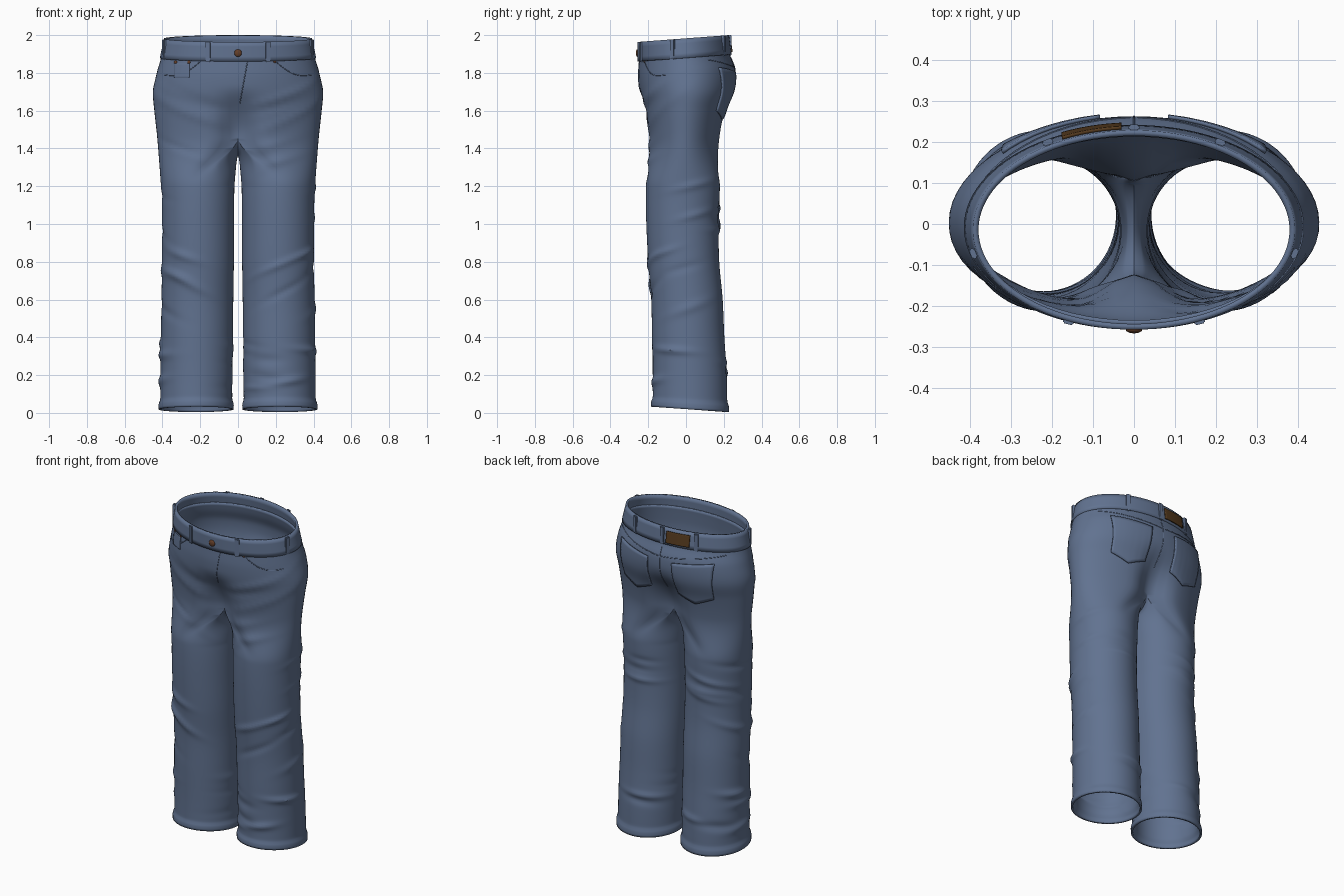
import bpy, bmesh, math, random
from math import sin, cos, pi, exp, sqrt, acos
from mathutils import Vector
from mathutils.bvhtree import BVHTree

random.seed(4)
cube = bpy.data.objects.get("Cube")
if cube:
    bpy.data.objects.remove(cube, do_unlink=True)


def material(name, rgb):
    m = bpy.data.materials.new(name)
    m.use_nodes = True
    m.diffuse_color = (*rgb, 1)
    m.node_tree.nodes["Principled BSDF"].inputs["Base Color"].default_value = (*rgb, 1)
    return m


DENIM = material("denim blue", (0.12, 0.17, 0.28))
LEATHER = material("leather brown", (0.09, 0.042, 0.013))
COPPER = material("dark copper", (0.13, 0.05, 0.022))

# Body profile: height, outer x, inner x, front y, back y
ROWS = [
    (1.92, .398, 0, -.246, .224), (1.87, .410, 0, -.250, .236),
    (1.80, .430, 0, -.253, .260), (1.70, .450, 0, -.245, .256),
    (1.60, .443, 0, -.228, .222), (1.46, .428, .015, -.212, .195),
    (1.30, .415, .018, -.210, .182), (1.15, .405, .020, -.213, .178),
    (1.00, .402, .022, -.210, .172), (.80, .402, .022, -.200, .176),
    (.60, .405, .025, -.184, .194), (.40, .408, .027, -.180, .203),
    (.20, .410, .028, -.176, .216), (.02, .412, .032, -.176, .219)]
CROTCH, LEG = 1.46, 1.2
TOP, HEM = ROWS[0][0], ROWS[-1][0]
N = 32


def smooth(t):
    t = min(max(t, 0), 1)
    return t * t * (3 - 2 * t)


def profile(z):
    """Hermite interpolation of the profile rows."""
    last = len(ROWS) - 1
    i = next((k for k in range(last) if z >= ROWS[k + 1][0]), last - 1)

    def slope(k, col):
        p, q = ROWS[max(k - 1, 0)], ROWS[min(k + 1, last)]
        return (q[col] - p[col]) / (q[0] - p[0])

    a, b = ROWS[i], ROWS[i + 1]
    h = b[0] - a[0]
    t = (z - a[0]) / h
    f = t * t * (3 - 2 * t)
    return [a[c] * (1 - f) + b[c] * f
            + h * t * (1 - t) * ((1 - t) * slope(i, c) - t * slope(i + 1, c))
            for c in range(1, 5)]


# Cloth folds: angle, angle spread, low z, high z, count, tilt, strength
FOLDS = [(0, pi, .12, .38, 9, 0, .013), (pi / 2, .3, .93, 1.12, 3, .02, .009),
         (-1.2, .4, 1.28, 1.42, 2, .08, .010), (-1.2, .6, .62, .9, 3, .07, .010),
         (-1.0, .2, 1.54, 1.70, 3, .14, .006), (0, .5, .5, 1.3, 4, .05, .008)]
folds = {1: [], -1: []}
for side in folds:
    for a, spread, low, high, count, tilt, amp in FOLDS:
        for k in range(count):
            z = low + (high - low) * (k + random.uniform(.2, .8)) / count
            folds[side].append((a + random.uniform(-spread, spread), z,
                                tilt + random.uniform(-.03, .03), random.uniform(.45, .8),
                                random.uniform(.016, .026), amp * random.choice((1, 1, -.7))))


def fold_depth(side, a, z):
    d = 0
    for a0, z0, tilt, length, width, amp in folds[side]:
        da = (a - a0 + pi) % (2 * pi) - pi
        e = (da / length) ** 2 + ((z - z0 - tilt * da) / width) ** 2
        if e < 8:
            d += amp * exp(-e)
    return d


def body_point(side, a, z):
    """Half of the hips above the crotch, blending into one leg below it."""
    xo, xi, yf, yb = profile(z)
    yc, ry = (yf + yb) / 2, (yb - yf) / 2
    c, s = cos(a), sin(a)
    u = min(max((CROTCH - z) / (CROTCH - LEG), 0), 1)
    w, inner = smooth(u), max(-c, 0)
    wx = w + (sqrt(u) - w) * inner
    tx = xo * max(c, 0)
    notch = 1 - .38 * smooth((1.75 - z) / .29) * exp(-(tx / .09) ** 2)
    x = tx * (1 - wx) + ((xo + xi) / 2 + (xo - xi) / 2 * c) * wx
    y = yc + ry * s * (notch * (1 - w) + w)
    d = fold_depth(side, a, z) * (w + (1 - w) * smooth(3 * max(c, 0))) * (1 - .7 * inner)
    d += .009 * smooth((.075 - z) / .03)
    x, y = x + c * d, y + s * d
    z += .075 * y * smooth((z - 1.6) / .25) - .07 * y * smooth((.25 - z) / .25)
    return Vector((side * x, y, z - .1 * inner * (1 - u)))


def finish(name, bm, mat, outward=None, thickness=0, offset=-1):
    """Turn a bmesh into a smooth object, optionally thickened."""
    if outward:
        bmesh.ops.recalc_face_normals(bm, faces=bm.faces)
        axis = Vector(outward)
        far = max(bm.faces, key=lambda f: f.calc_center_median().dot(axis))
        if far.normal.dot(axis) < 0:
            bmesh.ops.reverse_faces(bm, faces=bm.faces)
    me = bpy.data.meshes.new(name)
    bm.to_mesh(me)
    me.materials.append(mat)
    me.shade_smooth()
    me.set_sharp_from_angle(angle=math.radians(40))
    ob = bpy.data.objects.new(name, me)
    bpy.context.collection.objects.link(ob)
    if thickness:
        mod = ob.modifiers.new("thickness", "SOLIDIFY")
        mod.thickness, mod.offset = thickness, offset
    return ob


def bridge(bm, r1, r2, closed):
    n = len(r1)
    for i in range(n if closed else n - 1):
        j = (i + 1) % n
        bm.faces.new((r1[i], r1[j], r2[j], r2[i]))


# Trouser body
bm = bmesh.new()
for side in (1, -1):
    prev = None
    for k in range(28):
        z = TOP + (CROTCH - TOP) * k / 28
        ring = [bm.verts.new(body_point(side, -pi / 2 + pi * i / N, z)) for i in range(N + 1)]
        if prev:
            bridge(bm, prev, ring, False)
        prev = ring
    for k in range(121):
        z = CROTCH + (HEM - CROTCH) * k / 120
        ring = [bm.verts.new(body_point(side, -pi / 2 + pi * i / N, z)) for i in range(2 * N)]
        if k:
            bridge(bm, prev, ring, True)
        else:
            bridge(bm, prev, ring[:N + 1], False)
        prev = ring
bmesh.ops.remove_doubles(bm, verts=bm.verts, dist=1e-4)
finish("trouser_body", bm, DENIM, (1, 0, 0), .012)
trees = [BVHTree.FromBMesh(bm)]


# Waistband
def band_point(a, t):
    x = .414 - .022 * t
    yf, yb = -.257, .241 - .013 * t
    y = (yf + yb) / 2 + (yb - yf) / 2 * sin(a)
    return Vector((x * cos(a), y, 1.88 + .103 * t + .075 * y))


bm = bmesh.new()
prev = None
for k in range(5):
    ring = [bm.verts.new(band_point(2 * pi * i / 96, k / 4)) for i in range(96)]
    if prev:
        bridge(bm, prev, ring, True)
    prev = ring
finish("waistband", bm, DENIM, (1, 0, 0), .014)
trees.append(BVHTree.FromBMesh(bm))


def cast(x, z, way):
    """Outer surface point at x, z; way is -1 for front and 1 for back."""
    hits = [t.ray_cast(Vector((x, way, z)), Vector((0, -way, 0)))[0] for t in trees]
    return max((h for h in hits if h), key=lambda h: h.y * way)


def patch(name, shape, way, mat, thickness):
    """Cloth plate following the surface; shape maps u, v to x, z."""
    bm = bmesh.new()
    prev = None
    for k in range(13):
        row = [bm.verts.new(cast(*shape(i / 8 - 1, k / 12), way)) for i in range(17)]
        if prev:
            bridge(bm, prev, row, False)
        prev = row
    finish(name, bm, mat, (0, way, 0), thickness, 1)


def seam(name, start, end, bow, way):
    """Thin raised seam between two x, z points."""
    cu = bpy.data.curves.new(name, "CURVE")
    cu.dimensions, cu.bevel_depth, cu.bevel_resolution = "3D", .0025, 1
    sp = cu.splines.new("POLY")
    sp.points.add(20)
    for i, p in enumerate(sp.points):
        t = i / 20
        x = start[0] + (end[0] - start[0]) * t
        z = start[1] + (end[1] - start[1]) * t + bow * sin(pi * t)
        p.co = (*cast(x, z, way), 1)
    cu.materials.append(DENIM)
    bpy.context.collection.objects.link(bpy.data.objects.new(name, cu))


# Back pockets, yoke and front pocket seams
for side, label in ((1, "left"), (-1, "right")):
    def pocket(u, v):
        bottom = 1.60 - .045 * (1 - abs(u))
        return side * (.2 + u * (.118 - .012 * v)), (1.815 + .012 * u) * (1 - v) + bottom * v
    patch(label + "_back_pocket", pocket, 1, DENIM, .009)
    seam(label + "_yoke_seam", (side * .01, 1.825), (side * .36, 1.87), -.005, 1)
    seam(label + "_front_pocket_seam", (side * .2, 1.86), (side * .39, 1.79), -.03, -1)
seam("back_seam", (0, 1.88), (0, 1.6), 0, 1)
seam("fly_seam", (.05, 1.86), (.01, 1.64), 0, -1)
patch("coin_pocket", lambda u, v: (-.297 + .04 * u, 1.85 - .075 * v), -1, DENIM, .003)

# Leather label on the waistband
patch("leather_label", lambda u, v: (-.102 + .072 * u, 1.98 - .07 * v), 1, LEATHER, .008)

# Belt loops
front, back = acos(.395), acos(.52)
for i, a in enumerate((-front, front - pi, -.25, .25 - pi, back, pi - back, pi / 2)):
    bm = bmesh.new()
    bmesh.ops.create_cube(bm, size=1)
    bmesh.ops.scale(bm, vec=(.014, .026, .108), verts=bm.verts)
    bmesh.ops.bevel(bm, geom=bm.edges[:], offset=.003, segments=2, affect="EDGES")
    ob = finish("belt_loop_%d" % (i + 1), bm, DENIM)
    ob.location = band_point(a, .47)
    ob.rotation_euler.z = math.atan2(sin(a) / .247, cos(a) / .403)

# Button and rivets
for name, x, z, r in (("button", 0, 1.905, .02), ("rivet_1", -.33, 1.856, .009),
                      ("rivet_2", -.26, 1.857, .009), ("rivet_3", .195, 1.862, .009)):
    bm = bmesh.new()
    bmesh.ops.create_uvsphere(bm, u_segments=20, v_segments=10, radius=r)
    bmesh.ops.scale(bm, vec=(1, .45, 1), verts=bm.verts)
    ob = finish(name, bm, COPPER)
    ob.location = cast(x, z, -1)
    ob.rotation_euler.z = x * 1.6
